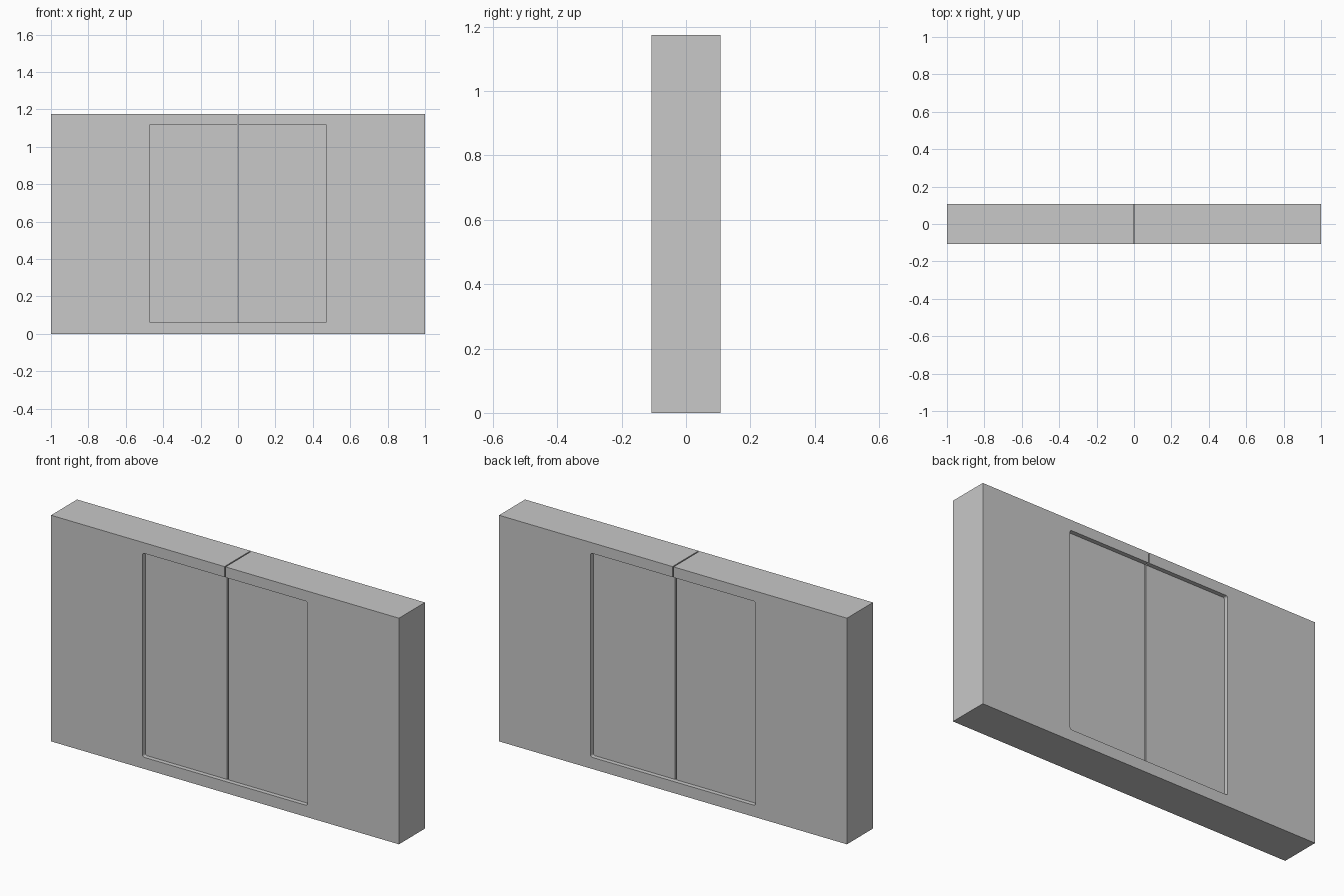
import bpy, bmesh, math

if "Cube" in bpy.data.objects:
    bpy.data.objects.remove(bpy.data.objects["Cube"])

W, D, H = 1.0, 0.107, 1.175          # half width, half depth, height of the wall
OX, Z0, Z1 = 0.474, 0.06, 1.12       # doorway half width, sill and head heights
GAP = 0.003                          # half width of the centre seam
RECESS = 0.023                       # depth of the doors behind the wall face
R = 0.01                             # doorway corner radius

grey = bpy.data.materials.new("plain grey")
grey.diffuse_color = (0.58, 0.58, 0.58, 1)
grey.use_nodes = True
grey.node_tree.nodes["Principled BSDF"].inputs["Base Color"].default_value = grey.diffuse_color


def extrude_profile(name, points, half_depth):
    """Solid made from an x-z outline, centred on y = 0."""
    bm = bmesh.new()
    face = bm.faces.new([bm.verts.new((x, -half_depth, z)) for x, z in points])
    out = bmesh.ops.extrude_face_region(bm, geom=[face])
    moved = [v for v in out["geom"] if isinstance(v, bmesh.types.BMVert)]
    bmesh.ops.translate(bm, verts=moved, vec=(0, 2 * half_depth, 0))
    bmesh.ops.recalc_face_normals(bm, faces=bm.faces)
    mesh = bpy.data.meshes.new(name)
    bm.to_mesh(mesh)
    bm.free()
    mesh.materials.append(grey)
    obj = bpy.data.objects.new(name, mesh)
    bpy.context.collection.objects.link(obj)
    return obj


def corner(cx, cz, start):
    """Quarter arc of the doorway outline, turning clockwise from start."""
    return [(cx + R * math.cos(math.radians(start - 22.5 * i)),
             cz + R * math.sin(math.radians(start - 22.5 * i))) for i in range(5)]


# Wall: one outline round the outside, down the seam and round the doorway
outline = [(-W, H), (-W, 0), (W, 0), (W, H), (GAP, H), (GAP, Z1)]
outline += corner(OX - R, Z1 - R, 90)
outline += corner(OX - R, Z0 + R, 0)
outline += corner(-OX + R, Z0 + R, -90)
outline += corner(-OX + R, Z1 - R, 180)
outline += [(-GAP, Z1), (-GAP, H)]
extrude_profile("wall", outline, D)

# Pair of door leaves, recessed on both faces
for side, name in ((-1, "left_door"), (1, "right_door")):
    a, b = side * GAP, side * OX
    extrude_profile(name, [(a, Z0), (b, Z0), (b, Z1), (a, Z1)], D - RECESS)
